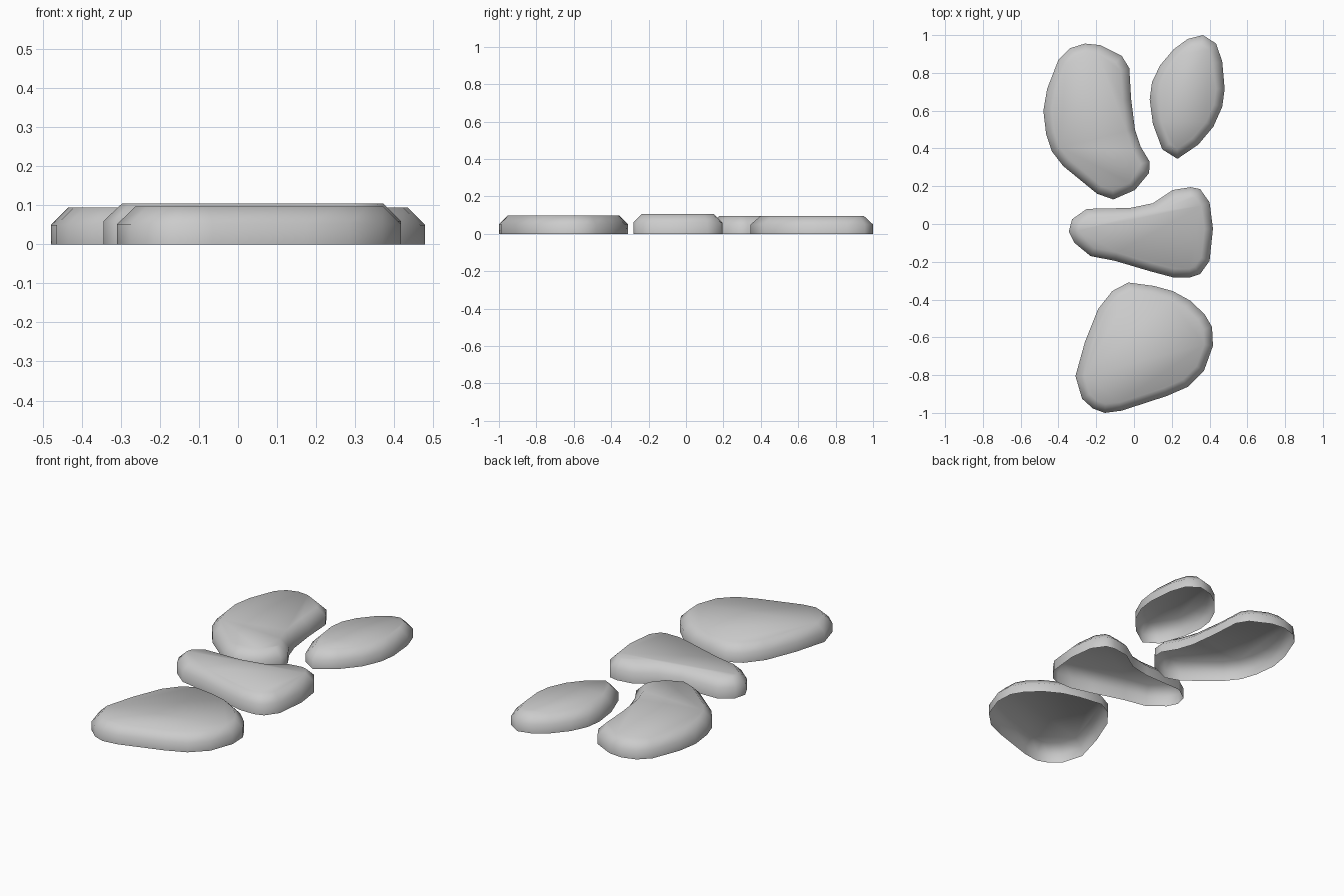
import bpy, bmesh

if "Cube" in bpy.data.objects:
    bpy.data.objects.remove(bpy.data.objects["Cube"])


def make_stone(name, outline, height, bevel):
    """Flat-topped shell: vertical wall, chamfered rim, open underside."""
    bm = bmesh.new()
    rim_z = height - bevel
    verts = [bm.verts.new((x, y, rim_z)) for x, y in reversed(outline)]
    top = bm.faces.new(verts)
    bm.normal_update()
    # chamfer up to the flat top
    bmesh.ops.inset_individual(bm, faces=[top], thickness=bevel, depth=bevel,
                               use_even_offset=True)
    # wall down to the ground
    border = [e for e in bm.edges if e.is_boundary]
    ext = bmesh.ops.extrude_edge_only(bm, edges=border)
    for v in ext["geom"]:
        if isinstance(v, bmesh.types.BMVert):
            v.co.z = 0
    bmesh.ops.recalc_face_normals(bm, faces=bm.faces[:])
    bm.normal_update()
    if max(bm.faces, key=lambda f: f.calc_center_median().z).normal.z < 0:
        bmesh.ops.reverse_faces(bm, faces=bm.faces[:])
    for f in bm.faces:
        f.smooth = True
    mesh = bpy.data.meshes.new(name)
    bm.to_mesh(mesh)
    bm.free()
    obj = bpy.data.objects.new(name, mesh)
    bpy.context.collection.objects.link(obj)
    return obj


# kidney-shaped stone, back left
kidney = [(-.26, .955), (-.18, .947), (-.065, .89), (-.025, .825), (-.015, .66),
          (.005, .50), (.035, .41), (.083, .33), (.08, .27), (.005, .18),
          (-.11, .13), (-.195, .16), (-.375, .307), (-.435, .385),
          (-.465, .475), (-.48, .60), (-.46, .715), (-.40, .87), (-.34, .93)]

# oval stone, back right
oval = [(.365, 1.0), (.435, .955), (.467, .86), (.48, .715), (.467, .62),
        (.42, .515), (.34, .42), (.23, .345), (.15, .395), (.10, .53),
        (.083, .66), (.095, .75), (.138, .84), (.21, .925), (.285, .98)]

# pear-shaped stone, middle
pear = [(.30, .195), (.35, .185), (.40, .115), (.418, -.025), (.40, -.195),
        (.35, -.265), (.30, -.282), (.205, -.282), (.085, -.25), (-.10, -.195),
        (-.23, -.17), (-.315, -.10), (-.345, -.04), (-.328, .025),
        (-.25, .08), (-.02, .085), (.10, .11), (.205, .18)]

# broad stone, front
broad = [(-.03, -.31), (.105, -.328), (.205, -.355), (.30, -.407), (.375, -.48),
         (.413, -.545), (.418, -.645), (.37, -.778), (.285, -.862),
         (.175, -.91), (-.065, -.988), (-.155, -1.0), (-.217, -.977),
         (-.275, -.925), (-.31, -.805), (-.26, -.625), (-.19, -.45),
         (-.115, -.355)]

make_stone("kidney_stone", kidney, .095, .045)
make_stone("oval_stone", oval, .095, .045)
make_stone("pear_stone", pear, .105, .045)
make_stone("broad_stone", broad, .097, .045)
